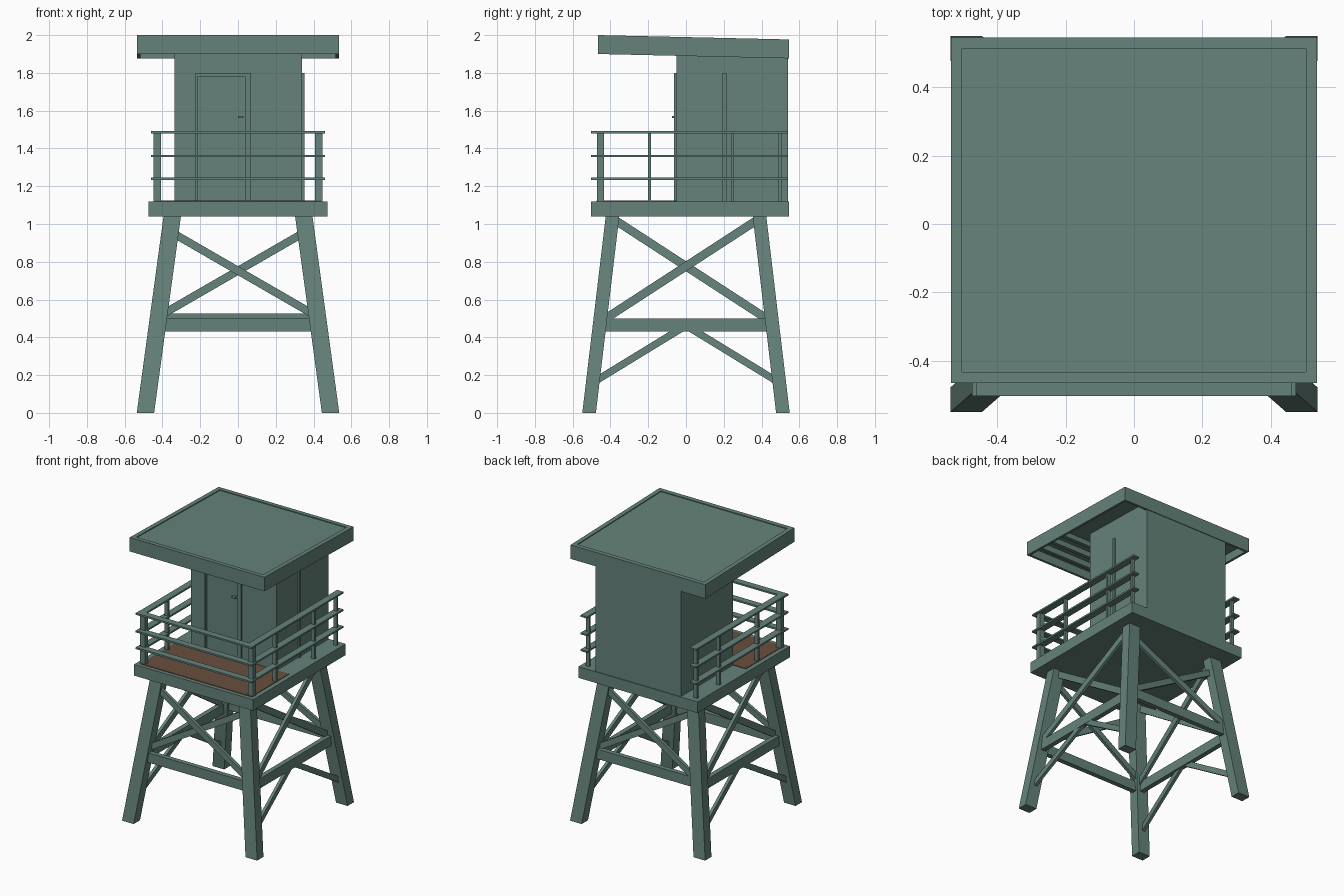
import bpy, bmesh
from mathutils import Vector, Matrix

if "Cube" in bpy.data.objects:
    bpy.data.objects.remove(bpy.data.objects["Cube"])


def material(name, rgb):
    m = bpy.data.materials.new(name)
    m.diffuse_color = (*rgb, 1)
    m.use_nodes = True
    m.node_tree.nodes["Principled BSDF"].inputs["Base Color"].default_value = m.diffuse_color
    return m


GREEN = material("weathered green", (0.130, 0.225, 0.195))
BROWN = material("deck brown", (0.138, 0.080, 0.050))


def finish(name, bm, mat=GREEN):
    bmesh.ops.recalc_face_normals(bm, faces=bm.faces)
    me = bpy.data.meshes.new(name)
    bm.to_mesh(me)
    bm.free()
    me.materials.append(mat)
    ob = bpy.data.objects.new(name, me)
    bpy.context.collection.objects.link(ob)
    return ob


def box_bm(x, y, z):
    bm = bmesh.new()
    bmesh.ops.create_cube(bm, size=1)
    for v in bm.verts:
        v.co = Vector([r[0] if c < 0 else r[1] for r, c in zip((x, y, z), v.co)])
    return bm


def box(name, x, y, z, mat=GREEN):
    return finish(name, box_bm(x, y, z), mat)


def beam(name, p, q, height, depth, normal):
    """Plank from p to q; depth runs along the given normal."""
    p, q = Vector(p), Vector(q)
    d = (q - p).normalized()
    n = Vector(normal)
    n = (n - d * n.dot(d)).normalized()
    rot = Matrix((d, n, d.cross(n))).transposed()
    bm = bmesh.new()
    bmesh.ops.create_cube(bm, size=1)
    for v in bm.verts:
        v.co = (p + q) / 2 + rot @ Vector((v.co.x * (q - p).length, v.co.y * depth, v.co.z * height))
    return finish(name, bm)


def leg_point(sx, sy, z):
    """Centre line of a splayed leg at height z."""
    t = z / 1.05
    return Vector((sx * (0.49 - 0.143 * t), sy * (0.513 - 0.125 * t), z))


# Splayed legs
for sx, xn in ((-1, "left"), (1, "right")):
    for sy, yn in ((-1, "front"), (1, "back")):
        bm = box_bm((-0.046, 0.046), (-0.036, 0.036), (0, 1.05))
        for v in bm.verts:
            v.co += leg_point(sx, sy, v.co.z) * Vector((1, 0, 0)).x - Vector((0, 0, v.co.z))
        finish(f"{yn}_{xn}_leg", bm)

# Front and back cross beams and X braces
for sy, yn, zb in ((-1, "front", 0.465), (1, "back", 0.492)):
    n = (0, 1, 0)
    beam(f"{yn}_cross_beam", leg_point(-1, sy, zb), leg_point(1, sy, zb), 0.07, 0.035, n)
    for s in (-1, 1):
        off = Vector((0, 0.012 * s, 0))
        beam(f"{yn}_brace", leg_point(s, sy, 0.96) + off, leg_point(-s, sy, 0.51) + off, 0.042, 0.022, n)

# Side cross beams, X braces and lower braces
for sx, xn in ((-1, "left"), (1, "right")):
    n = (1, 0, 0)
    beam(f"{xn}_cross_beam", leg_point(sx, -1, 0.465), leg_point(sx, 1, 0.465), 0.07, 0.035, n)
    mid = (leg_point(sx, -1, 0.45) + leg_point(sx, 1, 0.45)) / 2
    for s, yn in ((-1, "front"), (1, "back")):
        off = Vector((0.012 * s, 0, 0))
        beam(f"{xn}_brace", leg_point(sx, s, 1.03) + off, leg_point(sx, -s, 0.48) + off, 0.045, 0.022, n)
        beam(f"{xn}_{yn}_lower_brace", leg_point(sx, s, 0.16), mid + Vector((0, 0.02 * s, 0)), 0.038, 0.022, n)

# Platform and brown front deck
box("platform", (-0.473, 0.473), (-0.503, 0.545), (1.04, 1.12))
box("front_deck", (-0.44, 0.44), (-0.475, -0.05), (1.118, 1.124), BROWN)

# Cabin with a door, frame, handle and side trim
box("cabin", (-0.337, 0.34), (-0.05, 0.54), (1.11, 1.95))
box("door", (-0.208, 0.033), (-0.055, -0.04), (1.125, 1.778))
box("door_frame_left", (-0.225, -0.213), (-0.063, -0.04), (1.12, 1.80))
box("door_frame_right", (0.038, 0.068), (-0.063, -0.04), (1.12, 1.80))
box("door_frame_top", (-0.213, 0.038), (-0.063, -0.04), (1.782, 1.80))
box("door_handle", (0.0, 0.03), (-0.075, -0.05), (1.56, 1.572))
box("side_trim", (0.33, 0.352), (0.194, 0.214), (1.12, 1.80))

# Railing posts
for s, xn in ((-1, "left"), (1, "right")):
    x = 0.428 * s
    box(f"{xn}_corner_post", (x - 0.02, x + 0.02), (-0.47, -0.435), (1.11, 1.485))
    for y in (-0.193, 0.245, 0.497):
        box(f"{xn}_railing_post", (x - 0.014, x + 0.014), (y - 0.008, y + 0.008), (1.11, 1.485))

# Flat railing planks around three sides
for z in (1.24, 1.36, 1.486):
    t = 0.006
    box("front_rail", (-0.46, 0.46), (-0.503, -0.455), (z - t, z + t))
    for s, xn in ((-1, "left"), (1, "right")):
        x = sorted((0.408 * s, 0.458 * s))
        box(f"{xn}_rail", x, (-0.455, 0.54), (z - t, z + t))

# Sloping roof with a shallow rim on top and a hollow underside
bm = box_bm((-0.535, 0.535), (-0.465, 0.545), (1.90, 2.0))
bm.normal_update()
for up, rim, shift in ((1, 0.045, -0.006), (-1, 0.025, 0.06)):
    face = [f for f in bm.faces if f.normal.z * up > 0.9]
    bmesh.ops.inset_region(bm, faces=face, thickness=rim)
    inner = bmesh.ops.extrude_face_region(bm, geom=face)["geom"]
    bmesh.ops.translate(bm, vec=(0, 0, shift), verts=[g for g in inner if isinstance(g, bmesh.types.BMVert)])
    bmesh.ops.delete(bm, geom=face, context='FACES')
    bm.normal_update()
for v in bm.verts:
    v.co.z -= 0.0228 * (v.co.y + 0.465)
finish("roof", bm)

# Joists below the front overhang
for y in (-0.36, -0.25, -0.14):
    box("overhang_joist", (-0.515, 0.515), (y - 0.012, y + 0.012), (1.915, 1.957))
